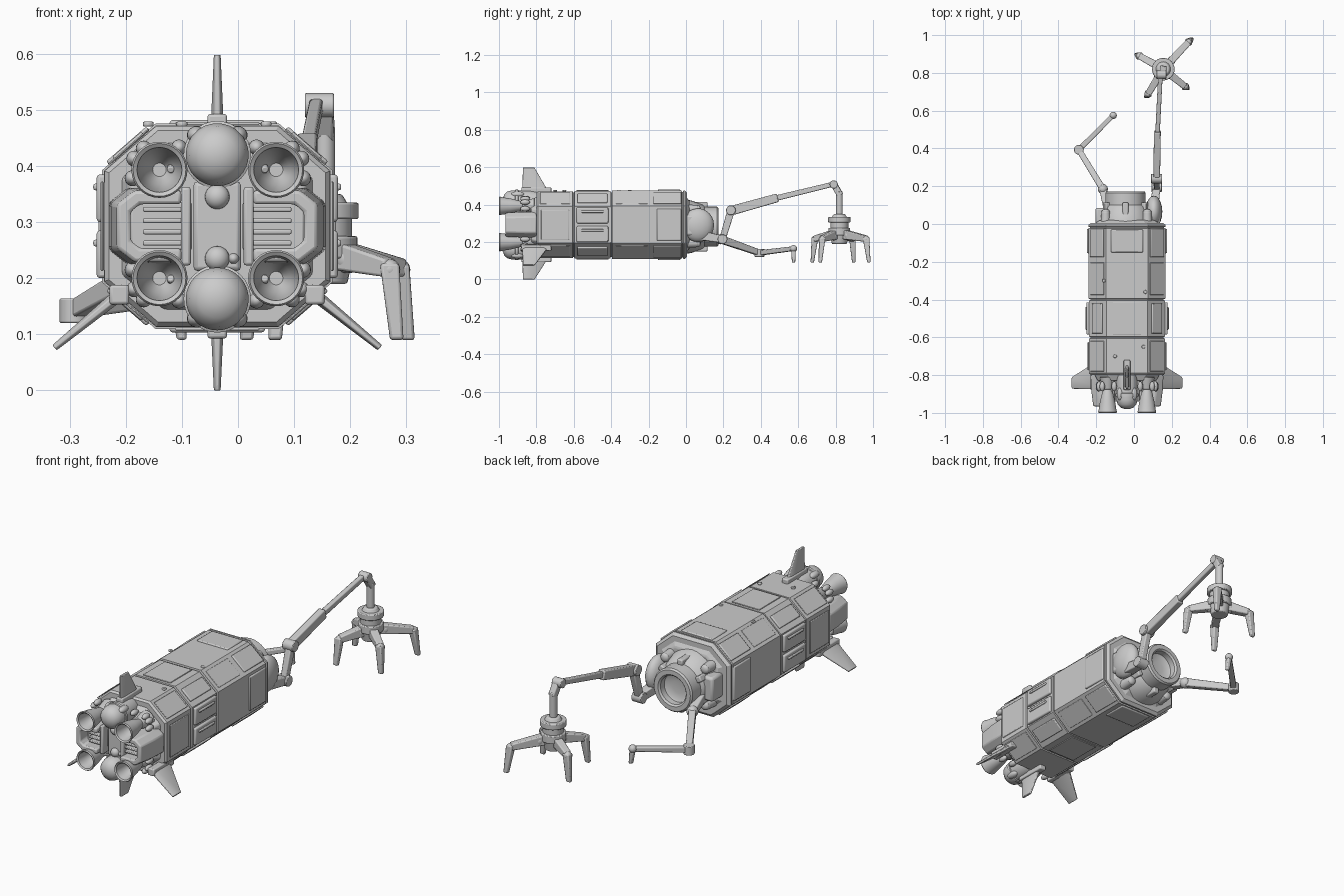
import bpy, bmesh, math
from mathutils import Vector, Matrix

if "Cube" in bpy.data.objects:
    bpy.data.objects.remove(bpy.data.objects["Cube"])

CX, CZ = -0.037, 0.2925          # hull axis
V = Vector


def finish(name, bm, bevel=0.0, seg=2, angle=35):
    bmesh.ops.recalc_face_normals(bm, faces=bm.faces[:])
    me = bpy.data.meshes.new(name)
    bm.to_mesh(me)
    bm.free()
    ob = bpy.data.objects.new(name, me)
    bpy.context.collection.objects.link(ob)
    bpy.ops.object.select_all(action='DESELECT')
    ob.select_set(True)
    bpy.context.view_layer.objects.active = ob
    bpy.ops.object.shade_smooth_by_angle(angle=math.radians(angle))
    if bevel:
        m = ob.modifiers.new("bevel", 'BEVEL')
        m.width, m.segments, m.limit_method = bevel, seg, 'ANGLE'
    return ob


def box(name, c, s, bevel=0.006, rot=0.0):
    bm = bmesh.new()
    mat = Matrix.Translation(c) @ Matrix.Rotation(rot, 4, 'Y') @ Matrix.Diagonal((*s, 1))
    bmesh.ops.create_cube(bm, size=1, matrix=mat)
    return finish(name, bm, bevel)


def ball(name, c, s):
    bm = bmesh.new()
    bmesh.ops.create_uvsphere(bm, u_segments=20, v_segments=12, radius=1,
                              matrix=Matrix.Translation(c) @ Matrix.Diagonal((*s, 1)))
    return finish(name, bm)


def rod(name, a, b, r1, r2=None, bevel=0.003, n=20):
    a, b = V(a), V(b)
    bm = bmesh.new()
    mat = Matrix.Translation((a + b) / 2) @ (b - a).to_track_quat('Z', 'Y').to_matrix().to_4x4()
    bmesh.ops.create_cone(bm, cap_ends=True, segments=n, radius1=r1, radius2=r2 or r1,
                          depth=(b - a).length, matrix=mat)
    return finish(name, bm, bevel)


def hull(name, pts, bevel=0.004):
    bm = bmesh.new()
    vs = [bm.verts.new(p) for p in pts]
    bmesh.ops.convex_hull(bm, input=vs)
    bmesh.ops.dissolve_limit(bm, angle_limit=0.01, verts=bm.verts[:], edges=bm.edges[:])
    return finish(name, bm, bevel)


def beam(name, a, b, s1, s2, bevel=0.005):
    """Tapered rectangular bar; s = (side width, height)."""
    a, b = V(a), V(b)
    d = (b - a).normalized()
    side = d.cross(V((0, 0, 1)))
    side = side.normalized() if side.length > 0.2 else V((1, 0, 0))
    up = side.cross(d)
    return hull(name, [p + side * i * s[0] / 2 + up * j * s[1] / 2
                       for p, s in ((a, s1), (b, s2)) for i in (-1, 1) for j in (-1, 1)], bevel)


def rings(name, loops, closed=False, bevel=0.0, angle=35):
    """Skin a list of equal-length point loops."""
    bm = bmesh.new()
    L = [[bm.verts.new(p) for p in lp] for lp in loops]
    n = len(L[0])
    for A, B in list(zip(L, L[1:])) + ([(L[-1], L[0])] if closed else []):
        for i in range(n):
            bm.faces.new((A[i], A[(i + 1) % n], B[(i + 1) % n], B[i]))
    if not closed:
        bm.faces.new(L[0])
        bm.faces.new(L[-1])
    return finish(name, bm, bevel, 2, angle)


def lathe(name, x, z, prof, closed=False, n=32):
    t = [2 * math.pi * i / n for i in range(n)]
    return rings(name, [[(x + r * math.cos(a), y, z + r * math.sin(a)) for a in t]
                        for r, y in prof], closed)


def octagon(y, inset=0.0):
    w, h, cw, ch = 0.205 - inset, 0.183 - inset, 0.11 - inset * .4, 0.1 - inset * .4
    q = [(w, ch), (cw, h), (-cw, h), (-w, ch), (-w, -ch), (-cw, -h), (cw, -h), (w, -ch)]
    return [(CX + x, y, CZ + z) for x, z in q]


# hull sections with seams between them
rings("hull", [octagon(y, i) for y, i in (
    (-.8, .012), (-.79, .004), (-.606, .004), (-.604, .011), (-.598, .011), (-.596, .003),
    (-.405, .003), (-.403, .011), (-.397, .011), (-.395, 0), (-.024, 0), (-.022, .008),
    (-.016, .008), (-.014, 0), (-.006, 0), (.006, .014))], angle=15)
rings("engine_bulkhead", [octagon(-.79, .03), octagon(-.83, .05)], bevel=.006, angle=15)
rings("front_bulkhead", [octagon(0, .03), octagon(.02, .06)], bevel=.006, angle=15)

# raised hull plates
for s in (1, -1):
    top = CZ + s * .183
    box("hatch_panel", (CX, -.09, top), (.17, .12, .012), .005)
    box("mid_belly_plate", (CX, -.5, top), (.15, .17, .005), .002)
    for t in (1, -1):
        rot = s * t * math.radians(41)
        for y, ly, th in ((-.1, .15, .014), (-.29, .17, .004), (-.7, .16, .004)):
            box("corner_plate", (CX + t * .1575, y, CZ + s * .1415), (.095, ly, th), .004, rot)
        box("vent_slot", (CX + t * .1575, -.5, CZ + s * .1415), (.07, .16, .012), .004, rot)
    side = CX + s * .205
    box("front_side_panel", (side, -.09, CZ), (.014, .13, .17), .005)
    for z in (-.05, .05):
        box("mid_side_panel", (side, -.5, CZ + z), (.02, .17, .085), .006)
        box("side_handle", (side + s * .01, -.5, CZ + z + .02), (.012, .12, .012), .004)
    box("rear_side_panel", (side, -.7, CZ), (.006, .15, .16), .003)
for x, y in ((.06, -.36), (-.16, -.3), (.05, -.65), (-.1, -.7)):
    rod("hull_fitting", (x, y, .47), (x, y, .479), .01, n=12)

# docking port: tapered collar with a recessed ring
lathe("docking_port", CX - .008, .282, [(.145, .0), (.14, .03), (.118, .09), (.107, .1),
      (.107, .165), (.1, .173), (.078, .173), (.07, .165), (.07, .135), (.062, .13), (.03, .125)])
for k in range(6):
    a = math.radians(60 * k + 30)
    box("port_clamp", (CX - .008 + .117 * math.cos(a), .075, .282 + .117 * math.sin(a)),
        (.03, .08, .03), .006, -a)
ball("arm_mount_pad", (.105, .065, .29), (.045, .085, .09))
box("right_sensor_box", (.1, .05, .29), (.08, .1, .11), .012)
box("left_sensor_box", (-.17, .04, .29), (.07, .09, .12), .012)
for x, z in ((.07, .375), (-.15, .375), (.07, .195), (-.15, .195)):
    rod("front_thruster_pod", (x, 0, z), (x, .065, z), .027, .022)
    ball("front_pod_cap", (x, .065, z), (.022, .014, .022))

# four engine bells
for x in (-.14, .068):
    for z in (.393, .2):
        lathe("engine_bell", x, z, [(.018, -.86), (.028, -.89), (.04, -.94), (.047, -.985),
              (.05, -.995), (.047, -1), (.04, -.995), (.036, -.96), (.026, -.91), (.012, -.885)],
              closed=False)
        rod("engine_neck", (x, -.81, z), (x, -.875, z), .042, .026)
        out, up = math.copysign(1, x - CX), math.copysign(1, z - CZ)
        for dx, dz in ((.045, .02), (.028, .038), (.048, -.015), (-.035, .04)):
            ball("engine_valve", (x + out * dx, -.86, z + up * dz), (.014, .026, .014))
        rod("fuel_pipe", (x - out * .03, -.81, z + up * .03), (x - out * .02, -.91, z), .007)

# central tanks and the spine between them
for z, up in ((.42, 1), (.163, -1)):
    lathe("rear_tank", CX, z, [(.05, -.8), (.055, -.83), (.056, -.93), (.05, -.955),
                               (.034, -.972), (.012, -.98)])
    lathe("tank_band", CX, z, [(.054, -.895), (.06, -.898), (.06, -.912), (.054, -.915)], True)
    for s in (-1, 1):
        ball("tank_valve", (CX + s * .036, -.9, z + up * .035), (.018, .035, .016))
box("engine_spine", (CX, -.86, CZ), (.085, .1, .16), .008)
for z in (.345, .235):
    ball("spine_ball", (CX, -.91, z), (.022, .02, .022))
ball("spine_valve", (-.008, -.905, .235), (.01, .015, .01))

# C-shaped side frames with slatted radiators inside
for s in (-1, 1):
    outer = [(.065, .065), (.15, .065), (.182, .04), (.182, -.04), (.15, -.065), (.065, -.065)]
    inner = [(.065, -.04), (.14, -.04), (.157, -.026), (.157, .026), (.14, .04), (.065, .04)]
    rings("side_frame", [[(CX + s * x * k, y, CZ + z * k) for x, z in outer + inner]
                         for y, k in ((-.8, 1.06), (-.88, 1.04), (-.965, .98))], bevel=.006)
    box("radiator_back", (CX + s * .1, -.86, CZ), (.11, .09, .085), .004)
    for k in range(4):
        box("radiator_slat", (CX + s * .095, -.915, CZ - .03 + .02 * k), (.075, .025, .009), .003)
    box("frame_post", (CX + s * .056, -.88, CZ), (.018, .12, .14), .005)

# fins
for name, rx, rz, tx, tz in (("top_fin", CX, .46, CX, .598), ("bottom_fin", CX, .125, CX, .0),
                             ("left_fin", -.2, .18, -.327, .076),
                             ("right_fin", .125, .18, .253, .076)):
    d = V((tx - rx, 0, tz - rz)).normalized()
    n = V((-d.z, 0, d.x))
    pts = []
    for x, z, th, ys in ((rx, rz, .012, (-.73, -.875)), (tx, tz, .006, (-.81, -.872))):
        m = sum(ys) / 2
        for s in (-1, 1):
            pts += [V((x, m + (y - m) * k, z)) + n * s * th * w
                    for y in ys for k, w in ((1, .45), (.75, 1))]
    hull(name, pts, .002)
    beam(name + "_root", V((rx, -.72, rz)) + d * .015, V((rx, -.88, rz)) + d * .015,
         (.035, .035), (.035, .035))


def joint(name, c, r, w):
    rod(name, V(c) - V((w, 0, 0)), V(c) + V((w, 0, 0)), r)


# grabber arm
beam("grabber_base", (.1, .05, .24), (.12, .195, .215), (.05, .05), (.04, .04))
joint("grabber_shoulder", (.12, .195, .215), .026, .027)
beam("grabber_lower_link", (.12, .195, .215), (.12, .24, .365), (.03, .034), (.032, .04))
joint("grabber_elbow", (.12, .24, .37), .026, .029)
beam("grabber_sleeve", (.12, .25, .37), (.124, .49, .437), (.036, .05), (.036, .046))
beam("grabber_boom", (.124, .47, .432), (.14, .79, .51), (.024, .03), (.024, .026))
joint("grabber_wrist", (.145, .79, .508), .022, .026)
beam("grabber_drop_link", (.152, .79, .51), (.155, .825, .45), (.034, .034), (.034, .034))
rod("grabber_stem", (.155, .82, .47), (.155, .82, .33), .018)
hx, hy = .155, .82
for z0, z1, r1, r2 in ((.35, .325, .03, .045), (.335, .305, .06, .06), (.31, .27, .048, .048),
                       (.275, .235, .058, .058), (.24, .19, .05, .04)):
    rod("claw_hub", (hx, hy, z1), (hx, hy, z0), r2, r1, .004, 24)
for tx, ty in ((.015, .897), (.303, .978), (.283, .718), (.066, .675)):
    tip = V((tx, ty, .09))
    at = lambda k, z: V((hx + (tx - hx) * k, hy + (ty - hy) * k, z))
    ball("finger_knuckle", at(.3, .235), (.022, .022, .026))
    beam("finger_upper", at(.2, .24), at(.9, .218), (.04, .05), (.034, .032))
    ball("finger_elbow", at(.9, .215), (.019, .019, .019))
    beam("finger_tip", at(.9, .225), tip, (.034, .036), (.024, .018))

# slim second arm
pts = [V((-.13, .05, .25)), V((-.165, .185, .215)), V((-.292, .393, .142)),
       V((-.11, .575, .165)), V((-.1, .575, .09))]
beam("probe_base", pts[0], pts[1], (.05, .05), (.036, .036))
ball("probe_shoulder", pts[1], (.027, .027, .027))
beam("probe_upper_link", pts[1], pts[2], (.034, .042), (.03, .032))
rod("probe_elbow", pts[2] - V((0, 0, .022)), pts[2] + V((0, 0, .022)), .026)
beam("probe_forearm", pts[2], pts[3], (.028, .028), (.024, .024))
ball("probe_wrist", pts[3], (.019, .019, .019))
beam("probe_tip", pts[3], pts[4], (.024, .024), (.018, .018))
